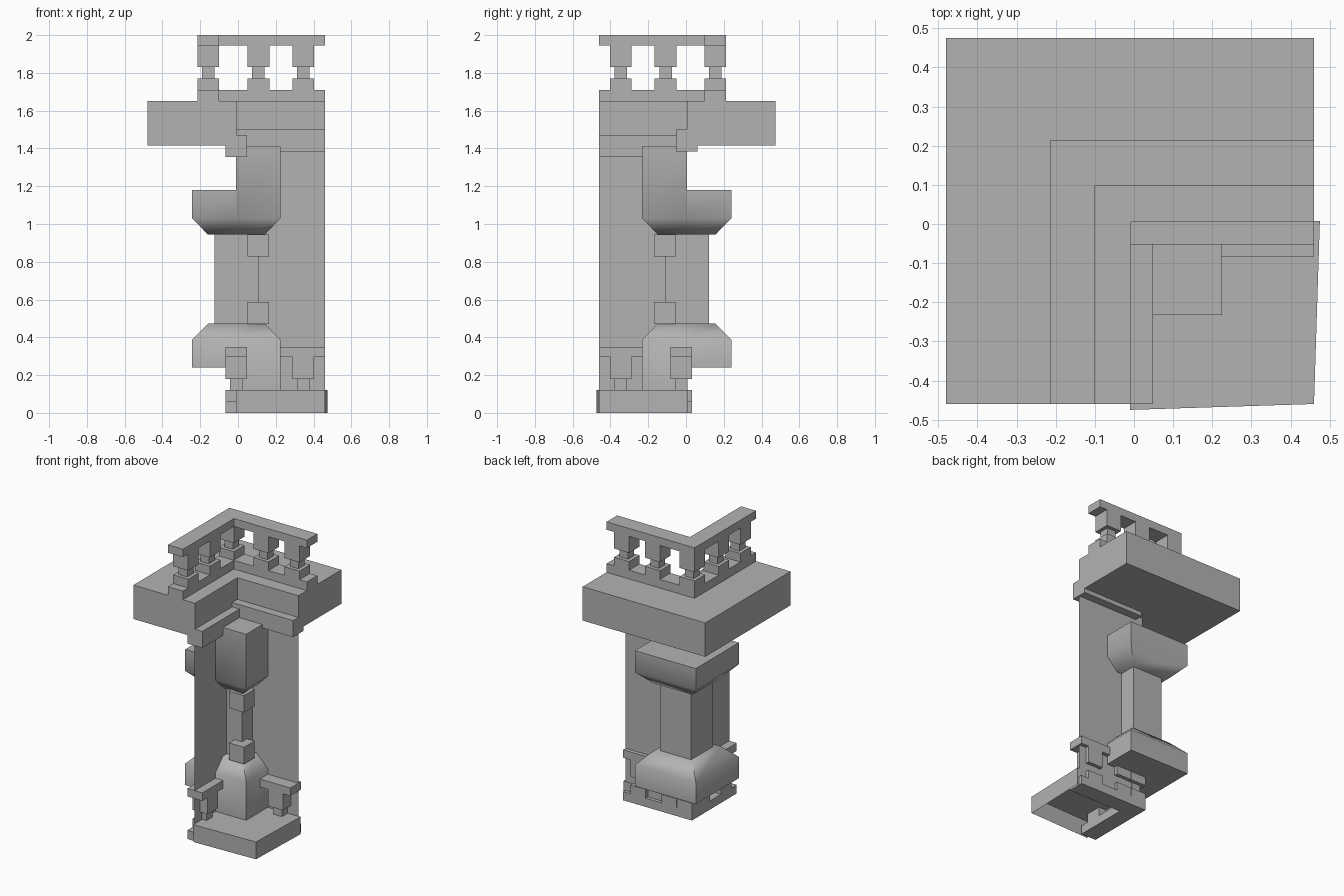
import bpy, bmesh, math

cube = bpy.data.objects.get("Cube")
if cube:
    bpy.data.objects.remove(cube, do_unlink=True)

stone = bpy.data.materials.new("grey_stone")
stone.use_nodes = True
stone.diffuse_color = (0.45, 0.45, 0.45, 1)
stone.node_tree.nodes["Principled BSDF"].inputs["Base Color"].default_value = (0.45, 0.45, 0.45, 1)


def finish(name, bm, smooth=False):
    mesh = bpy.data.meshes.new(name)
    bm.to_mesh(mesh)
    bm.free()
    mesh.materials.append(stone)
    obj = bpy.data.objects.new(name, mesh)
    bpy.context.collection.objects.link(obj)
    if smooth:
        bpy.ops.object.select_all(action='DESELECT')
        obj.select_set(True)
        bpy.context.view_layer.objects.active = obj
        bpy.ops.object.shade_smooth_by_angle(angle=math.radians(50))
    return obj


def add_loft(bm, rings):
    """Closed solid through (outline, z) rings."""
    loops = [[bm.verts.new((x, y, z)) for x, y in outline] for outline, z in rings]
    n = len(loops[0])
    for a, b in zip(loops, loops[1:]):
        for i in range(n):
            j = (i + 1) % n
            bm.faces.new((a[i], a[j], b[j], b[i]))
    bm.faces.new(loops[0][::-1])
    bm.faces.new(loops[-1])


def loft(name, rings, smooth=False):
    bm = bmesh.new()
    add_loft(bm, rings)
    bmesh.ops.recalc_face_normals(bm, faces=bm.faces)
    return finish(name, bm, smooth)


def rect(x0, x1, y0, y1):
    return [(x0, y0), (x1, y0), (x1, y1), (x0, y1)]


def corner(xa, xb, ya, yb, x_end=0.46, y_end=-0.46):
    """L outline: one leg runs forward, the other runs sideways."""
    return [(xa, y_end), (xb, y_end), (xb, ya), (x_end, ya), (x_end, yb), (xa, yb)]


def prism(name, outline, z0, z1):
    return loft(name, [(outline, z0), (outline, z1)])


def baluster(name, x, y, z, width=0.115):
    """Lower block, thin neck and upper block under the rail."""
    half, neck = width / 2, 0.033
    for part, r, a, b in (("foot", half, 0.06, 0.12), ("neck", neck, 0.12, 0.18),
                          ("head", half, 0.18, 0.295)):
        prism(f"{name}_{part}", rect(x - r, x + r, y - r, y + r), z + a, z + b)


def balustrade(name, xa, xb, ya, yb, z):
    outline = corner(xa, xb, ya, yb)
    prism(name + "_base", outline, z, z + 0.06)
    prism(name + "_rail", outline, z + 0.295, z + 0.35)
    cx, cy = (xa + xb) / 2, (ya + yb) / 2
    baluster(name + "_corner", cx, cy, z)
    for i, d in enumerate((0.108, 0.345)):
        baluster(f"{name}_side_{i}", d, cy, z)
        baluster(f"{name}_front_{i}", cx, -d, z)


# Thin walls meeting at the corner
bm = bmesh.new()
path = [(-0.01, -0.46), (-0.01, 0.005), (0.46, 0.005)]
low = [bm.verts.new((x, y, 0)) for x, y in path]
high = [bm.verts.new((x, y, 1.42)) for x, y in path]
for i in range(2):
    bm.faces.new((low[i + 1], low[i], high[i], high[i + 1]))
finish("corner_walls", bm)

# Floor plinth, open underneath
bm = bmesh.new()
plan = [(-0.01, 0.008), (-0.01, -0.475), (0.46, -0.46), (0.475, 0.008)]
low = [bm.verts.new((x, y, 0)) for x, y in plan]
high = [bm.verts.new((x, y, 0.12)) for x, y in plan]
bm.faces.new(high)
for i in range(4):
    j = (i + 1) % 4
    bm.faces.new((low[i], low[j], high[j], high[i]))
finish("floor_plinth", bm)

# Balcony slab and the ledges below it
prism("balcony_slab", corner(-0.48, -0.01, 0.005, 0.475), 1.415, 1.65)
prism("front_ledge", rect(-0.067, 0.048, -0.46, 0.005), 1.355, 1.47)
prism("side_ledge", rect(-0.01, 0.46, -0.053, 0.062), 1.385, 1.5)
prism("inner_front_band", rect(-0.012, -0.008, -0.46, 0.005), 1.4, 1.65)

# Balustrades above and at the foot
balustrade("upper_balustrade", -0.215, -0.1, 0.098, 0.213, 1.65)
balustrade("lower_balustrade", -0.067, 0.048, -0.083, 0.032, 0)

# Column shaft and inner blocks
prism("column_shaft", rect(-0.125, 0.108, -0.11, 0.123), 0.45, 0.97)
for name, z in (("lower_block", 0.47), ("upper_block", 0.828)):
    prism(name, rect(0.05, 0.165, -0.17, -0.055), z, z + 0.117)

# Tapered column base and capital, outer corner and inner quarter
outer = corner(-0.243, -0.01, 0.005, 0.24, 0.225, -0.232)
outer_tip = corner(-0.16, -0.01, 0.005, 0.157, 0.142, -0.15)
inner = rect(-0.01, 0.225, -0.232, 0.005)
inner_tip = rect(-0.01, 0.142, -0.15, 0.005)
loft("base_outer", [(outer, 0.24), (outer, 0.388), (outer_tip, 0.472)], True)
loft("base_inner", [(inner, 0.12), (inner, 0.388), (inner_tip, 0.472)], True)
loft("capital_outer", [(outer_tip, 0.945), (outer, 1.03), (outer, 1.18)], True)
loft("capital_inner", [(inner_tip, 0.945), (inner, 1.03), (inner, 1.41)], True)
